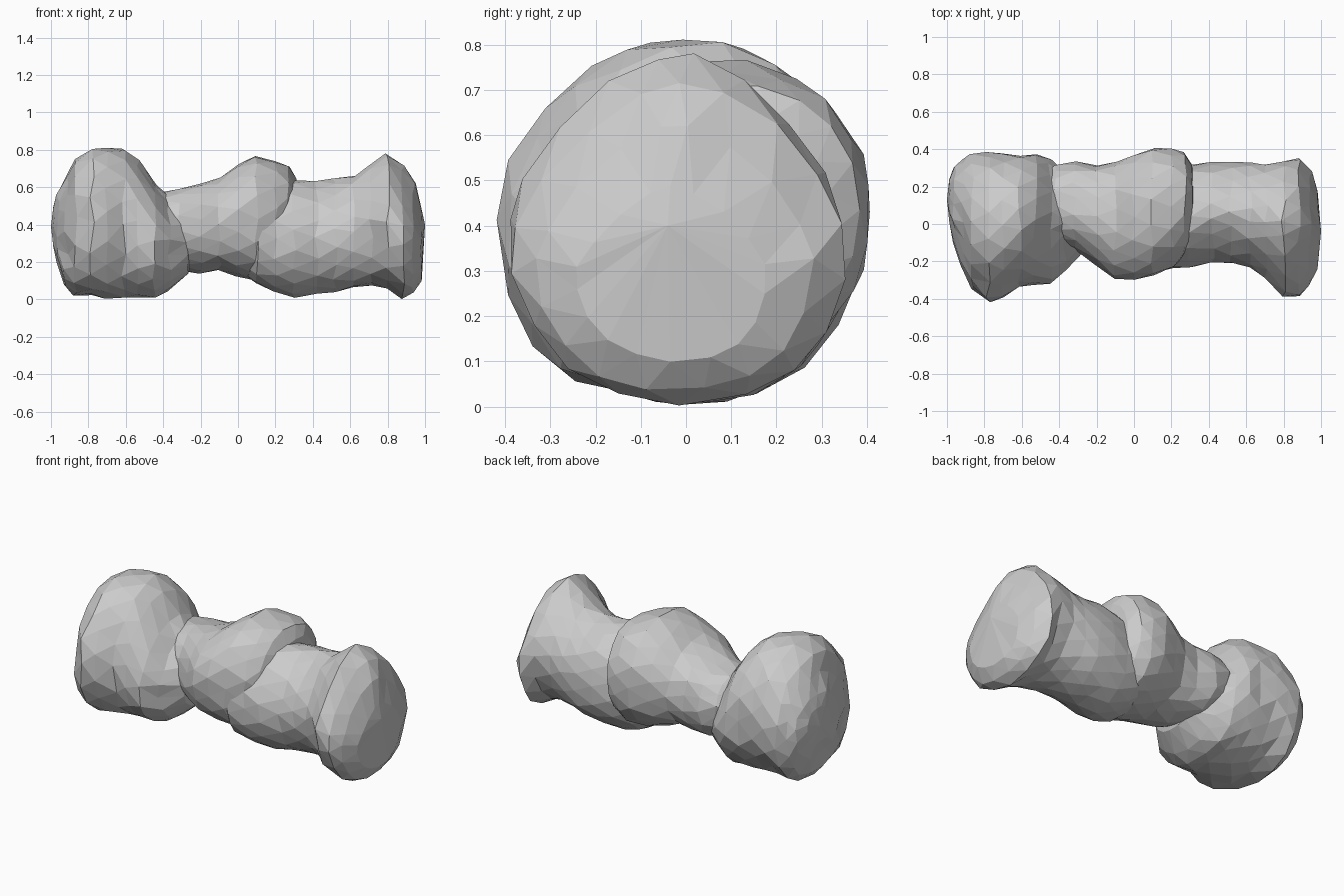
import bpy, bmesh, math, random

if "Cube" in bpy.data.objects:
    bpy.data.objects.remove(bpy.data.objects["Cube"])

random.seed(4)
SIDES = 18


def power(v, p):
    return math.copysign(abs(v) ** p, v)


def rough_stone(name, stations, tips, flat0, flat1):
    """Loft faceted rings; each station is x, front y, back y, low z, high z.
    flat0/flat1: corner flatness of first/last ring, for the quadrants
    upper back, upper front, lower front, lower back (under 1 is fuller)."""
    bm = bmesh.new()
    rings = []
    last = len(stations) - 1
    for i, (x, y0, y1, z0, z1) in enumerate(stations):
        ring = []
        jitter = 0.004 if i in (0, last) else 0.013
        for j in range(SIDES):
            a = 2 * math.pi * (j + 0.5 * (i % 2)) / SIDES
            q = int(a / (math.pi / 2) + 1e-6) % 4
            t = i / last
            p = flat0[q] * (1 - t) + flat1[q] * t
            k = random.uniform(0.965, 1.01)
            y = (y0 + y1) / 2 + k * (y1 - y0) / 2 * power(math.cos(a), p)
            z = (z0 + z1) / 2 + k * (z1 - z0) / 2 * power(math.sin(a), p)
            ring.append(bm.verts.new((x + random.uniform(-jitter, jitter), y, max(z, 0))))
        rings.append(ring)
    # staggered triangle skin between neighbouring rings
    for i in range(last):
        a, b = rings[i], rings[i + 1]
        for j in range(SIDES):
            n = (j + 1) % SIDES
            if i % 2 == 0:
                tris = ((a[j], a[n], b[j]), (a[n], b[n], b[j]))
            else:
                tris = ((a[j], b[n], b[j]), (a[j], a[n], b[n]))
            for t in tris:
                bm.faces.new(t)
    # pointed caps
    for ring, tip in zip((rings[0], rings[-1]), tips):
        c = bm.verts.new(tip)
        for j in range(SIDES):
            bm.faces.new((ring[j], ring[(j + 1) % SIDES], c))
    bmesh.ops.recalc_face_normals(bm, faces=bm.faces)
    mesh = bpy.data.meshes.new(name)
    bm.to_mesh(mesh)
    bm.free()
    obj = bpy.data.objects.new(name, mesh)
    bpy.context.collection.objects.link(obj)
    return obj


ROUND = (.92, .92, .92, .92)

# large rounded stone at the left
rough_stone("left_boulder", [
    (-.985, .01, .24, .28, .50), (-.96, -.10, .31, .19, .57),
    (-.92, -.22, .35, .07, .66), (-.87, -.35, .38, .01, .75),
    (-.78, -.415, .39, .015, .81), (-.70, -.395, .38, .005, .813),
    (-.61, -.34, .375, 0, .81), (-.53, -.33, .375, .005, .745),
    (-.45, -.325, .345, .01, .62), (-.37, -.25, .28, .045, .54),
    (-.27, -.15, .20, .13, .48)],
    ((-1.0, .13, .39), (-.22, .02, .32)),
    (.92, .85, .78, .90), (1.05, 1.3, .85, .90))

# flared middle stone
rough_stone("middle_stone", [
    (-.55, -.05, .22, .25, .50), (-.42, -.10, .315, .20, .575),
    (-.32, -.14, .335, .15, .59), (-.20, -.23, .315, .14, .625),
    (-.10, -.295, .335, .15, .655), (0, -.30, .375, .115, .725),
    (.10, -.285, .41, .09, .77), (.20, -.23, .415, .10, .75),
    (.27, -.18, .39, .15, .72), (.31, -.10, .32, .20, .65)],
    ((-.60, .08, .38), (.33, .1, .42)), ROUND, ROUND)

# waisted stone with a broad end at the right
rough_stone("right_stone", [
    (0, -.15, .20, .15, .50), (.10, -.27, .28, .08, .58),
    (.20, -.245, .305, .03, .62), (.30, -.235, .32, .01, .64),
    (.42, -.205, .34, .025, .64), (.52, -.21, .34, .035, .645),
    (.62, -.24, .33, .06, .665), (.71, -.30, .32, .065, .725),
    (.80, -.39, .335, .045, .785), (.88, -.39, .36, .002, .725),
    (.94, -.34, .28, .03, .625), (.98, -.25, .18, .10, .49)],
    ((-.05, .02, .32), (1.0, -.04, .40)),
    ROUND, (1.3, 1.5, .95, .82))
